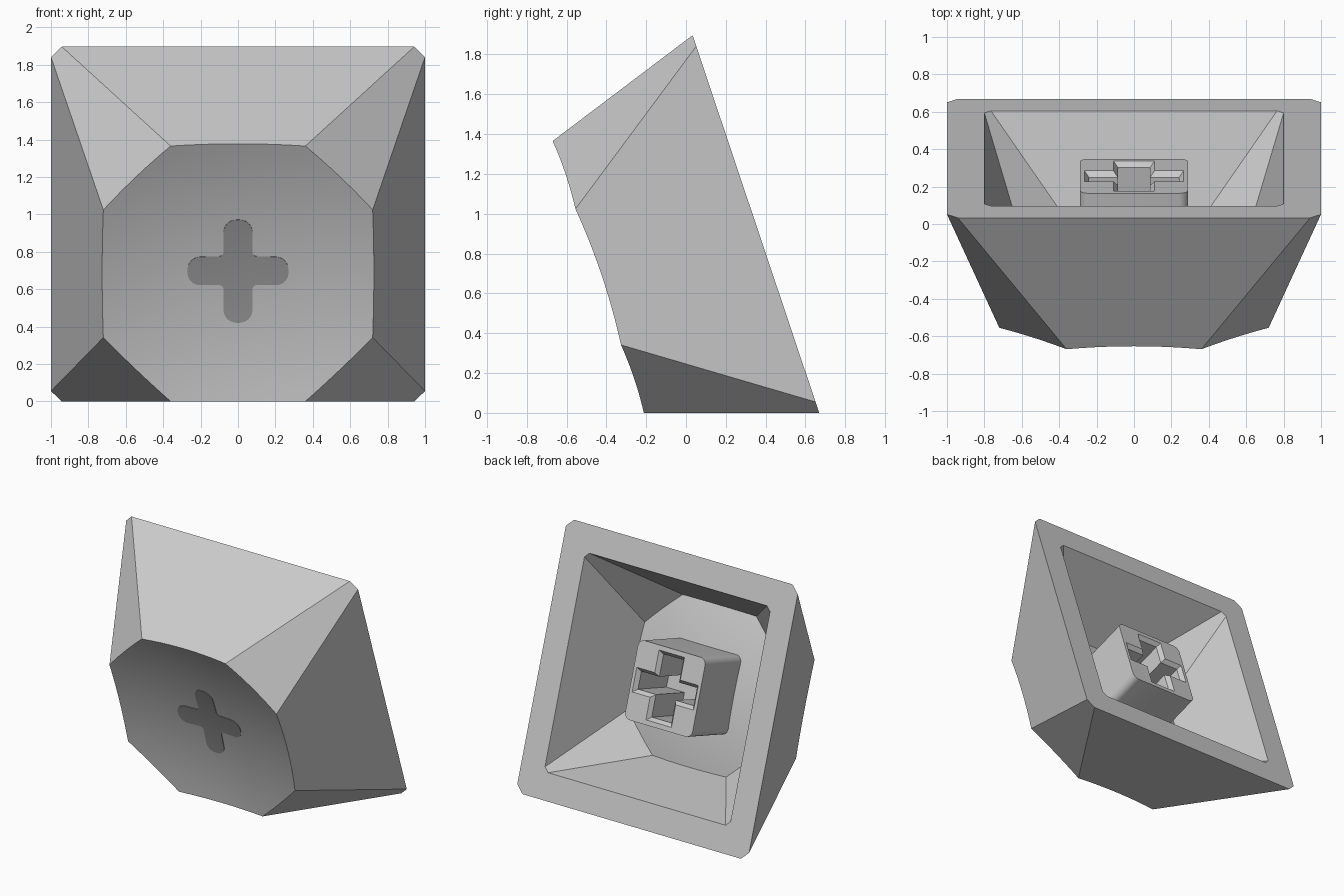
import bpy, bmesh, math
from mathutils import Vector, Matrix

if "Cube" in bpy.data.objects:
    bpy.data.objects.remove(bpy.data.objects["Cube"])

# Local frame: rim plane is xy, z runs from the open rim to the dished face
HEIGHT, TAPER, CURVE = 0.835, 0.28, 3.25
TILT = math.atan(TAPER / HEIGHT)
PLACE = Matrix.Translation((0, 0.351, math.cos(TILT))) @ Matrix.Rotation(math.pi / 2 + TILT, 4, 'X')


def material(name, value):
    m = bpy.data.materials.new(name)
    m.diffuse_color = (value, value, value, 1)
    m.use_nodes = True
    m.node_tree.nodes["Principled BSDF"].inputs["Base Color"].default_value = m.diffuse_color
    return m


def finish(bm, name, mat):
    bmesh.ops.remove_doubles(bm, verts=bm.verts, dist=1e-5)
    bmesh.ops.recalc_face_normals(bm, faces=bm.faces)
    bm.transform(PLACE)
    mesh = bpy.data.meshes.new(name)
    bm.to_mesh(mesh)
    bm.free()
    mesh.materials.append(mat)
    ob = bpy.data.objects.new(name, mesh)
    bpy.context.collection.objects.link(ob)
    return ob


def smooth(ob):
    bpy.ops.object.select_all(action='DESELECT')
    ob.select_set(True)
    bpy.context.view_layer.objects.active = ob
    bpy.ops.object.shade_smooth_by_angle(angle=math.radians(30))


def octagon(a, b, z):
    """Square of half width a whose corners are cut back to b."""
    return [Vector((x, y, z)) for x, y in
            ((a, -b), (a, b), (b, a), (-b, a), (-a, b), (-a, -b), (-b, -a), (b, -a))]


def bowl(rim_radius, rim_z):
    """Height function of a shallow spherical dish."""
    def drop(r):
        return CURVE - math.sqrt(CURVE ** 2 - r * r)
    return lambda x, y: rim_z - drop(rim_radius) + drop(math.hypot(x, y))


def bridge(bm, a, b):
    n = len(a)
    for i in range(n):
        j = (i + 1) % n
        bm.faces.new((a[i], a[j], b[j], b[i]))


def patch(bm, outer, height, rings):
    """Fill a star-shaped vertex loop with concentric rings lying on a bowl."""
    prev = outer
    for k in range(rings - 1, 0, -1):
        t = k / rings
        ring = [bm.verts.new((v.co.x * t, v.co.y * t, height(v.co.x * t, v.co.y * t))) for v in outer]
        bridge(bm, prev, ring)
        prev = ring
    c = bm.verts.new((0, 0, height(0, 0)))
    for i in range(len(prev)):
        bm.faces.new((prev[i], prev[(i + 1) % len(prev)], c))


def shell(bm, base, top, segs=10):
    """Eight flat walls closed by a spherical dish; returns the rim loop."""
    height = bowl(top[0].xy.length, top[0].z)
    rim = [bm.verts.new(p) for p in base]
    loop, edges = [], []
    for i in range(8):
        j = (i + 1) % 8
        slope = (base[i] + base[j]) / 2 - (top[i] + top[j]) / 2
        edge = []
        for k in range(segs):
            start = top[i].lerp(top[j], k / segs)
            p = start.copy()
            for _ in range(8):  # slide down the wall until it meets the dish
                p = start + slope * ((height(p.x, p.y) - start.z) / slope.z)
            edge.append(bm.verts.new(p))
        edges.append(edge)
        loop += edge
    for i in range(8):
        j = (i + 1) % 8
        bm.faces.new([rim[i], rim[j], edges[j][0]] + edges[i][::-1])
    patch(bm, loop, height, 12)
    return rim


def rounded(points, radii, segs=6):
    """Round the right-angled corners of a 2D outline."""
    out, n = [], len(points)
    for i, p in enumerate(points):
        p, r = Vector(p), radii[i]
        d1 = (Vector(points[i - 1]) - p).normalized()
        d2 = (Vector(points[(i + 1) % n]) - p).normalized()
        for k in range(segs + 1):
            a = math.pi / 2 * k / segs
            out.append(p + d1 * r * (1 - math.sin(a)) + d2 * r * (1 - math.cos(a)))
    return out


def plus(lx, ly, hx, hy):
    """Plus outline: arm reach lx, ly; half widths hx (upright), hy (crossbar)."""
    return [(lx, -hy), (lx, hy), (hx, hy), (hx, ly), (-hx, ly), (-hx, hy),
            (-lx, hy), (-lx, -hy), (-hx, -hy), (-hx, -ly), (hx, -ly), (hx, -hy)]


def loft(bm, sections):
    """Closed solid through (outline, z) sections."""
    loops = [[bm.verts.new((p[0], p[1], z)) for p in pts] for pts, z in sections]
    for a, b in zip(loops, loops[1:]):
        bridge(bm, a, b)
    bm.faces.new(loops[0])
    bm.faces.new(loops[-1])


body_mat = material("light_grey", 0.6)
mark_mat = material("dark_grey", 0.33)

# Hollow cap: outer shell, inner shell and the flat rim between them
bm = bmesh.new()
outer = shell(bm, octagon(1, 0.942, 0), octagon(1 - TAPER, 0.36, HEIGHT))
inner = shell(bm, octagon(0.8, 0.765, 0), octagon(0.586, 0.317, 0.61))
bridge(bm, outer, inner)
smooth(finish(bm, "cap_shell", body_mat))

# Stem with rounded corners
bm = bmesh.new()
s = 0.29
square = rounded([(s, -s), (s, s), (-s, s), (-s, -s)], [0.05] * 4)
loft(bm, [(square, 0.1), (square, 0.62)])
stem = finish(bm, "stem", body_mat)

# Plus-shaped socket with a bevelled mouth, cut into the stem
bm = bmesh.new()
wide = plus(0.265, 0.255, 0.11, 0.09)
slim = plus(0.24, 0.23, 0.085, 0.065)
loft(bm, [(wide, 0.05), (wide, 0.1), (slim, 0.13), (slim, 0.5)])
cutter = finish(bm, "socket_cutter", body_mat)
cutter.hide_render = True
cut = stem.modifiers.new("socket", 'BOOLEAN')
cut.operation, cut.object, cut.solver = 'DIFFERENCE', cutter, 'EXACT'
bpy.context.view_layer.objects.active = stem
bpy.ops.object.modifier_apply(modifier=cut.name)
bpy.data.objects.remove(cutter)
smooth(stem)

# Plus mark lying on the dished face
bm = bmesh.new()
dish = bowl(math.hypot(1 - TAPER, 0.36), HEIGHT)
mark = rounded(plus(0.27, 0.29, 0.077, 0.08), [0.07, 0.07, 0.025] * 4)
edge = [bm.verts.new((p.x, p.y - 0.015, dish(p.x, p.y - 0.015) + 0.004)) for p in mark]
skirt = [bm.verts.new(v.co - Vector((0, 0, 0.006))) for v in edge]
bridge(bm, skirt, edge)
patch(bm, edge, lambda x, y: dish(x, y) + 0.004, 8)
smooth(finish(bm, "plus_mark", mark_mat))
